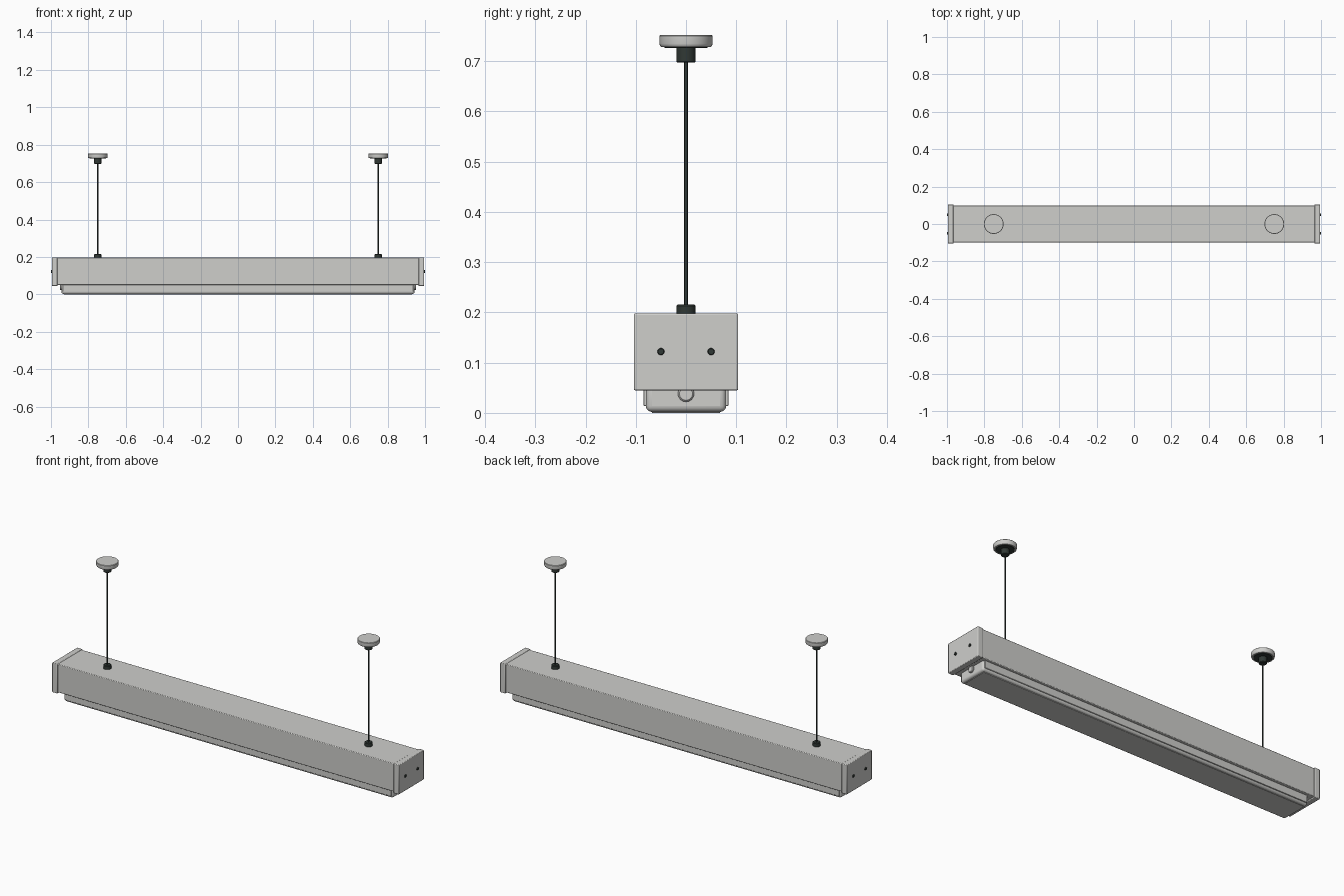
import bpy, bmesh, math
from mathutils import Matrix

if "Cube" in bpy.data.objects:
    bpy.data.objects.remove(bpy.data.objects["Cube"])


def material(name, rgb):
    m = bpy.data.materials.new(name)
    m.diffuse_color = (*rgb, 1)
    m.use_nodes = True
    m.node_tree.nodes["Principled BSDF"].inputs["Base Color"].default_value = m.diffuse_color
    return m


GREY = material("light grey", (0.62, 0.62, 0.60))
DARK = material("dark grey green", (0.03, 0.04, 0.035))


def finish(bm, name, mat, bevel=0, segments=2):
    me = bpy.data.meshes.new(name)
    bmesh.ops.recalc_face_normals(bm, faces=bm.faces)
    bm.to_mesh(me)
    bm.free()
    me.materials.append(mat)
    ob = bpy.data.objects.new(name, me)
    bpy.context.collection.objects.link(ob)
    if bevel:
        mod = ob.modifiers.new("rounded edges", "BEVEL")
        mod.width, mod.segments = bevel, segments
    bpy.ops.object.select_all(action="DESELECT")
    ob.select_set(True)
    bpy.context.view_layer.objects.active = ob
    bpy.ops.object.shade_smooth_by_angle(angle=math.radians(35))
    return ob


def box(name, x, y, z, mat, bevel=0, segments=2):
    """Box from (min, max) pairs."""
    bm = bmesh.new()
    bmesh.ops.create_cube(bm, size=1)
    for v in bm.verts:
        v.co = [r[0] if c < 0 else r[1] for c, r in zip(v.co, (x, y, z))]
    return finish(bm, name, mat, bevel, segments)


def lathe(name, profile, mat, place, sides=32):
    """Spin an (r, height) profile about z, then place it."""
    bm = bmesh.new()
    vs = [bm.verts.new((r, 0, h)) for r, h in profile]
    es = [bm.edges.new(p) for p in zip(vs, vs[1:])]
    bmesh.ops.spin(bm, geom=vs + es, cent=(0, 0, 0), axis=(0, 0, 1),
                   angle=math.tau, steps=sides)
    bmesh.ops.remove_doubles(bm, verts=bm.verts, dist=1e-5)
    bm.transform(place)
    return finish(bm, name, mat)


def rod(name, r, z0, z1, mat, place, soft=0.0):
    prof = [(0, z0), (r - soft, z0), (r, z0 + soft),
            (r, z1 - soft), (r - soft, z1), (0, z1)]
    return lathe(name, prof, mat, place, 24)


# Long housing, lens below it and the slim rails beside the lens
box("housing", (-0.968, 0.968), (-0.099, 0.099), (0.05, 0.196), GREY, 0.003)
box("lens", (-0.944, 0.944), (-0.080, 0.080), (0.002, 0.066), GREY, 0.012, 4)
box("lens_base", (-0.93, 0.93), (-0.068, 0.068), (0.0, 0.02), GREY, 0.001, 1)
for s, side in ((-1, "front"), (1, "back")):
    box(side + "_rail", (-0.937, 0.937), sorted((s * 0.076, s * 0.0845)),
        (0.014, 0.052), GREY, 0.001, 1)

for s, side in ((-1, "left"), (1, "right")):
    # End cap with two screws and a round catch on the lens end
    box(side + "_end_cap", sorted((s * 0.965, s * 0.995)), (-0.104, 0.104),
        (0.045, 0.198), GREY, 0.003)
    turn = Matrix.Rotation(s * math.pi / 2, 4, "Y")
    for y in (-0.05, 0.05):
        rod(side + "_screw", 0.007, -0.004, 0.005, DARK,
            Matrix.Translation((s * 0.995, y, 0.122)) @ turn, 0.0015)
    rod(side + "_lens_catch", 0.016, -0.02, 0.008, GREY,
        Matrix.Translation((s * 0.944, 0, 0.038)) @ turn, 0.003)

    # Suspension: cable, gripping collars and ceiling canopy
    at = Matrix.Translation((s * 0.75, 0, 0))
    rod(side + "_cable", 0.0035, 0.19, 0.73, DARK, at)
    rod(side + "_lower_collar", 0.019, 0.19, 0.216, DARK, at, 0.003)
    rod(side + "_upper_collar", 0.019, 0.697, 0.735, DARK, at, 0.002)
    rod(side + "_canopy_plate", 0.043, 0.726, 0.735, DARK, at, 0.001)
    lathe(side + "_canopy", [(0, 0.733), (0.042, 0.733), (0.042, 0.728),
                             (0.049, 0.728), (0.052, 0.731), (0.053, 0.735),
                             (0.053, 0.750), (0.051, 0.752), (0, 0.752)],
          GREY, at, 40)
